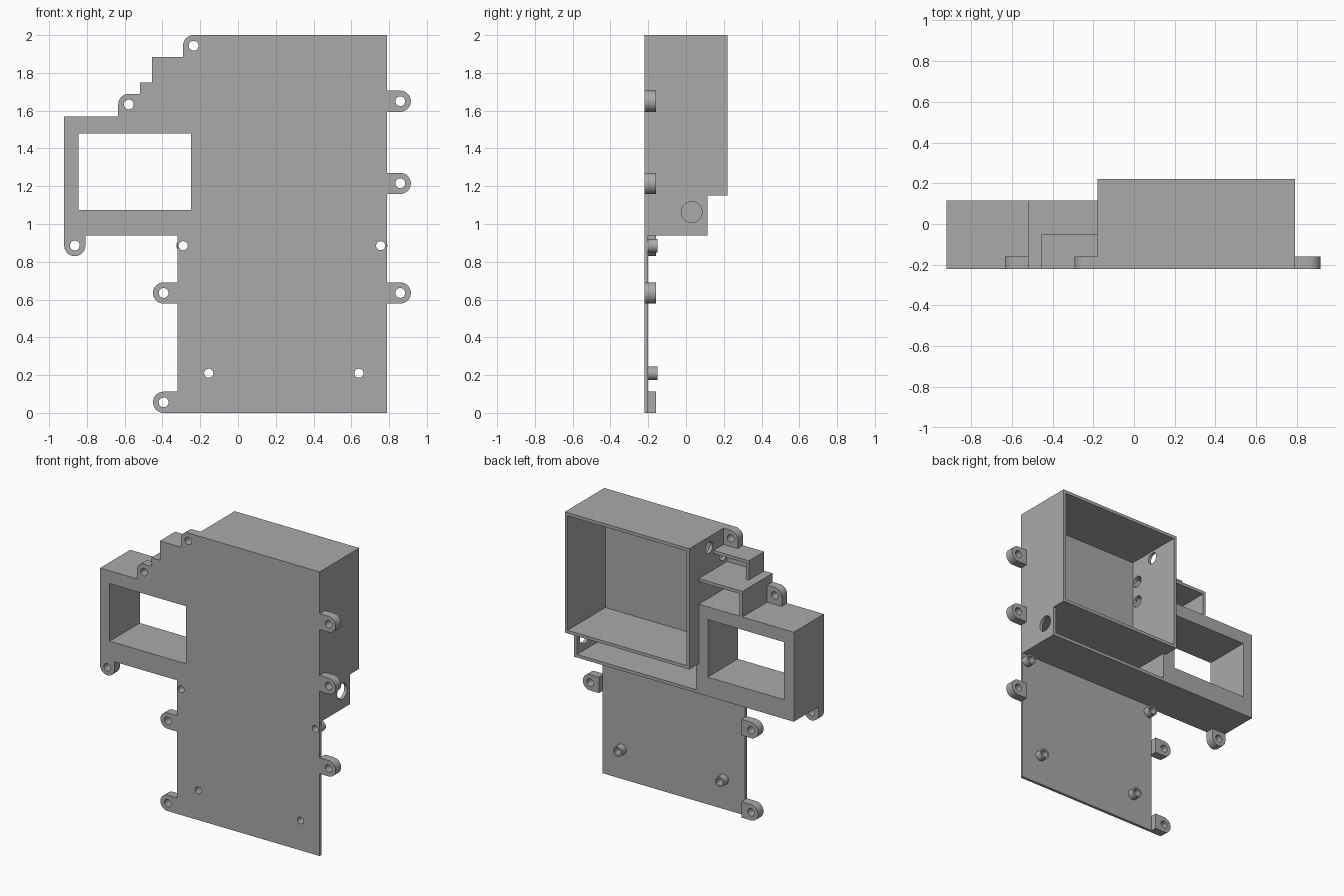
import bpy, bmesh
from math import sin, cos, pi, radians
from mathutils import Matrix

if "Cube" in bpy.data.objects:
    bpy.data.objects.remove(bpy.data.objects["Cube"], do_unlink=True)

grey = bpy.data.materials.new("plain_grey")
grey.use_nodes = True
COLOUR = (0.4, 0.4, 0.4, 1)
grey.diffuse_color = COLOUR
grey.node_tree.nodes["Principled BSDF"].inputs["Base Color"].default_value = COLOUR

FRONT, BACK, PANEL, MID = -0.22, 0.22, -0.2, 0.115
TAB_BACK, POST_BACK = -0.16, -0.152
WALL = 0.022


def rect(x0, x1, z0, z1):
    return [(x0, z0), (x1, z0), (x1, z1), (x0, z1)]


def arc(x, z, r, start=0, end=360, n=32):
    """Points on an arc; a full circle leaves out the repeated last point."""
    count = n if end - start == 360 else n + 1
    angles = [radians(start + (end - start) * i / n) for i in range(count)]
    return [(x + r * cos(a), z + r * sin(a)) for a in angles]


def prism(name, y0, y1, *loops):
    """Extrude an outline with optional holes from y0 back to y1."""
    bm = bmesh.new()
    for loop in loops:
        vs = [bm.verts.new((x, y0, z)) for x, z in loop]
        for i, v in enumerate(vs):
            bm.edges.new((v, vs[i - 1]))
    bmesh.ops.triangle_fill(bm, edges=bm.edges[:], use_beauty=True, normal=(0, -1, 0))
    made = bmesh.ops.extrude_face_region(bm, geom=bm.faces[:], use_keep_orig=True)
    moved = [g for g in made["geom"] if isinstance(g, bmesh.types.BMVert)]
    bmesh.ops.translate(bm, verts=moved, vec=(0, y1 - y0, 0))
    bmesh.ops.recalc_face_normals(bm, faces=bm.faces[:])
    return finish(name, bm)


def finish(name, bm):
    me = bpy.data.meshes.new(name)
    bm.to_mesh(me)
    bm.free()
    me.materials.append(grey)
    ob = bpy.data.objects.new(name, me)
    bpy.context.collection.objects.link(ob)
    return ob


def activate(ob):
    bpy.ops.object.select_all(action="DESELECT")
    ob.select_set(True)
    bpy.context.view_layer.objects.active = ob


def drill(ob, x, y, z, r):
    """Cut a round hole along x through one wall."""
    bm = bmesh.new()
    bmesh.ops.create_cone(bm, cap_ends=True, segments=32, radius1=r, radius2=r, depth=0.1,
                          matrix=Matrix.Translation((x, y, z)) @ Matrix.Rotation(pi / 2, 4, "Y"))
    cutter = finish("hole_cutter", bm)
    cutter.hide_render = True
    mod = ob.modifiers.new("hole", "BOOLEAN")
    mod.operation, mod.solver, mod.object = "DIFFERENCE", "EXACT", cutter
    activate(ob)
    bpy.ops.object.modifier_apply(modifier=mod.name)
    bpy.data.objects.remove(cutter, do_unlink=True)


# Front panel with window and screw holes
L, R, CASE = -0.32, 0.79, -0.18
window = rect(-0.845, -0.25, 1.075, 1.48)
posts = [(-0.29, 0.885), (0.755, 0.885), (-0.155, 0.21), (0.64, 0.21)]
outline = [(L, 0), (R, 0), (R, 2), (CASE, 2), (CASE, 1.885), (-0.455, 1.885), (-0.455, 1.75),
           (-0.52, 1.75), (-0.52, 1.57), (-0.92, 1.57), (-0.92, 0.94), (L, 0.94)]
parts = [prism("front_panel", FRONT, PANEL, outline, window,
               *[arc(x, z, 0.024) for x, z in posts])]

# Deep case, open at the back, with cable holes in its side
case = prism("deep_case", PANEL, BACK, rect(CASE, R, 1.15, 2),
             rect(CASE + WALL, R - WALL, 1.15 + WALL, 2 - WALL))
for y, z in [(0.0, 1.925), (-0.155, 1.815), (-0.155, 1.665)]:
    drill(case, CASE, y, z, 0.04)
parts.append(case)

# Shallow tray below the deep case
tray = prism("lower_tray", PANEL, MID,
             [(CASE, 1.15), (CASE, 0.94), (R, 0.94), (R, 1.15), (R - WALL, 1.15),
              (R - WALL, 0.94 + WALL), (CASE + WALL, 0.94 + WALL), (CASE + WALL, 1.15)])
drill(tray, R, 0.03, 1.063, 0.055)
parts.append(tray)

# Thick window frame
parts.append(prism("window_frame", PANEL, MID, rect(-0.92, CASE, 0.94, 1.57), window))


# Stepped covers above the frame
def cover(name, x, z0, z1, back):
    return prism(name, PANEL, back, [(x, z0), (x + WALL, z0), (x + WALL, z1 - WALL),
                                     (CASE, z1 - WALL), (CASE, z1), (x, z1)])


parts.append(cover("lower_step", -0.52, 1.57, 1.75, MID))
parts.append(cover("upper_step", -0.455, 1.75, 1.885, -0.05))

# Mounting tabs
RAD, HOLE = 0.056, 0.026


def tab(name, points, x, z):
    parts.append(prism(name, FRONT, TAB_BACK, points, arc(x, z, HOLE, n=24)))


for i, z in enumerate((0.635, 1.215, 1.65)):
    x = 0.859
    tab(f"left_tab_{i + 1}", [(R, z - RAD)] + arc(x, z, RAD, -90, 90) + [(R, z + RAD)], x, z)
for i, z in enumerate((RAD, 0.635)):
    x = -0.394
    tab(f"right_tab_{i + 1}", [(L, z + RAD)] + arc(x, z, RAD, 90, 270) + [(L, z - RAD)], x, z)
x, z = -0.864, 0.886
tab("frame_tab", [(x - RAD, 0.94)] + arc(x, z, RAD, 180, 360) + [(x + RAD, 0.94)], x, z)
for name, x, z, edge, base in [("step_tab", -0.578, 1.633, -0.52, 1.57),
                               ("top_tab", -0.235, 1.944, CASE, 1.885)]:
    tab(name, [(edge, base), (edge, z + RAD)] + arc(x, z, RAD, 90, 180, 16)
        + [(x - RAD, base)], x, z)

# Hollow screw posts
for i, (x, z) in enumerate(posts):
    parts.append(prism(f"screw_post_{i + 1}", PANEL, POST_BACK,
                       arc(x, z, 0.036), arc(x, z, 0.024)))

for ob in parts:
    activate(ob)
    bpy.ops.object.shade_smooth_by_angle(angle=radians(30))
